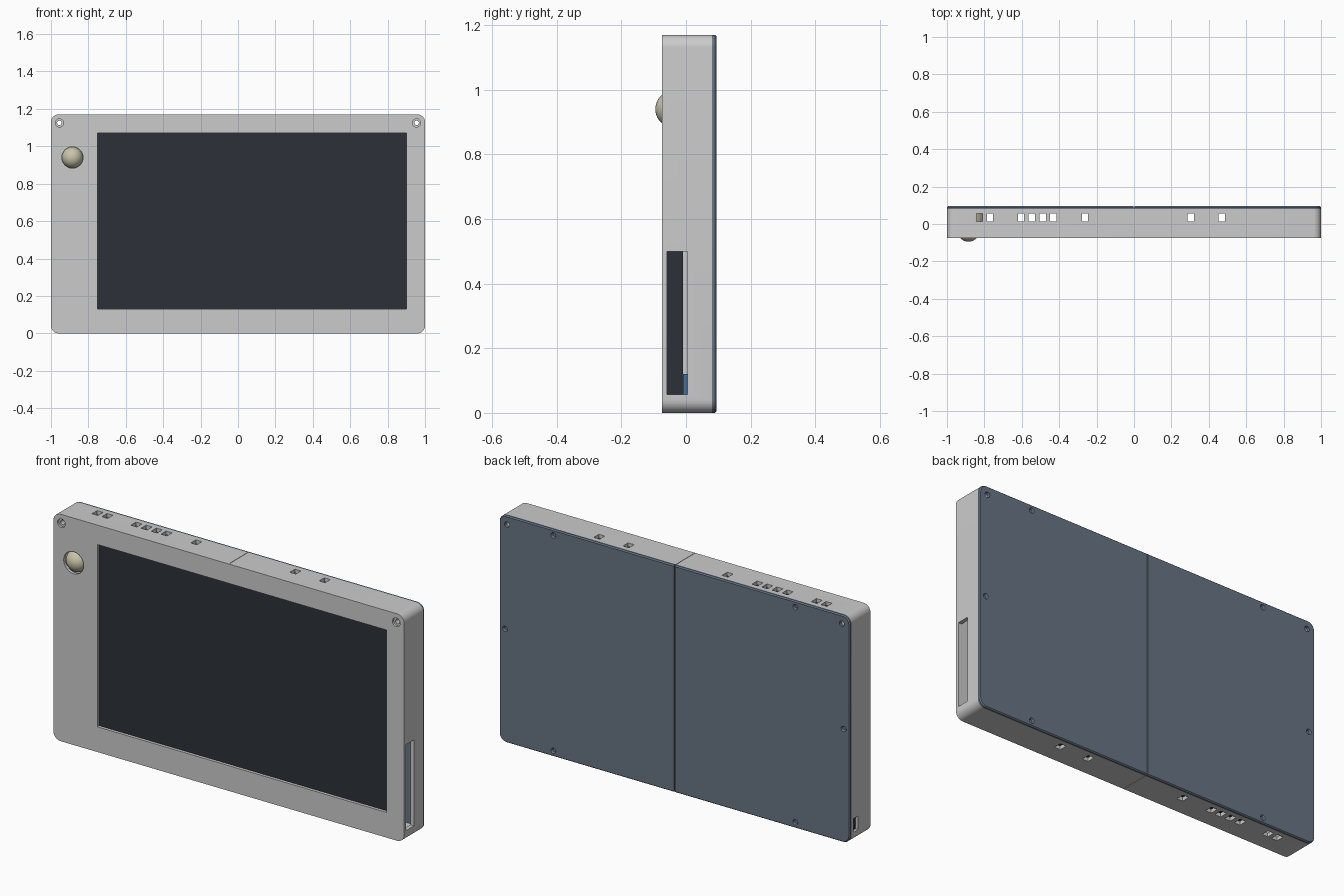
import bpy, bmesh, math
from mathutils import Matrix, Vector

if "Cube" in bpy.data.objects:
    bpy.data.objects.remove(bpy.data.objects["Cube"])

W, H, R = 1.0, 1.17, 0.04            # half width, height, corner radius
FRONT, SEAM, BACK = -0.075, 0.08, 0.095


def material(name, rgb):
    m = bpy.data.materials.new(name)
    m.diffuse_color = (*rgb, 1)
    m.use_nodes = True
    m.node_tree.nodes["Principled BSDF"].inputs["Base Color"].default_value = m.diffuse_color
    return m


def finish(name, bm, mat=None):
    bmesh.ops.recalc_face_normals(bm, faces=bm.faces)
    me = bpy.data.meshes.new(name)
    bm.to_mesh(me)
    bm.free()
    ob = bpy.data.objects.new(name, me)
    bpy.context.collection.objects.link(ob)
    if mat:
        me.materials.append(mat)
    return ob


def slab(name, layers, mat=None):
    """Rounded rectangle lofted along y through (y, inset) layers."""
    bm = bmesh.new()
    rings = []
    for y, inset in layers:
        r, ring = max(R - inset, 0.015), []
        cx, cz = W - inset - r, H / 2 - inset - r
        for q, (sx, sz) in enumerate([(1, 1), (-1, 1), (-1, -1), (1, -1)]):
            for i in range(9):
                a = math.pi / 2 * (q + i / 8)
                ring.append(bm.verts.new((sx * cx + r * math.cos(a), y,
                                          H / 2 + sz * cz + r * math.sin(a))))
        rings.append(ring)
    for a, b in zip(rings, rings[1:]):
        for i in range(len(a)):
            j = (i + 1) % len(a)
            bm.faces.new((a[i], a[j], b[j], b[i]))
    bm.faces.new(rings[0])
    bm.faces.new(rings[-1])
    return finish(name, bm, mat)


def add_box(bm, x0, x1, y0, y1, z0, z1):
    c = Vector(((x0 + x1) / 2, (y0 + y1) / 2, (z0 + z1) / 2))
    s = Matrix.Diagonal((x1 - x0, y1 - y0, z1 - z0, 1))
    bmesh.ops.create_cube(bm, size=1, matrix=Matrix.Translation(c) @ s)


def add_rod(bm, x, z, y0, y1, r0, r1=None):
    m = Matrix.Translation((x, (y0 + y1) / 2, z)) @ Matrix.Rotation(-math.pi / 2, 4, 'X')
    bmesh.ops.create_cone(bm, cap_ends=True, segments=32, radius1=r0,
                          radius2=r0 if r1 is None else r1, depth=y1 - y0, matrix=m)


def box(name, dims, mat=None):
    bm = bmesh.new()
    add_box(bm, *dims)
    return finish(name, bm, mat)


def cut(ob, cutter):
    cutter.hide_render = True
    mod = ob.modifiers.new("cut", 'BOOLEAN')
    mod.operation, mod.solver, mod.object = 'DIFFERENCE', 'EXACT', cutter
    bpy.context.view_layer.objects.active = ob
    bpy.ops.object.modifier_apply(modifier=mod.name)
    bpy.data.objects.remove(cutter)


def smooth(ob):
    bpy.ops.object.select_all(action='DESELECT')
    ob.select_set(True)
    bpy.context.view_layer.objects.active = ob
    bpy.ops.object.shade_smooth_by_angle(angle=math.radians(30))


dark = material("dark_glass", (0.025, 0.03, 0.04))
slate = material("slate", (0.14, 0.18, 0.23))
blue = material("blue", (0.06, 0.16, 0.32))
cream = material("cream", (0.58, 0.55, 0.40))

DOME = (-0.885, 0.94)
CORNERS = [(s * 0.955, 1.125) for s in (-1, 1)]
SIDE_SCREWS = [(s * x, z) for s in (-1, 1)
               for x, z in ((0.69, 1.14), (0.69, 0.03), (0.965, 0.585))]

# Hollow front case
case = slab("front_case", [(FRONT, 0), (SEAM, 0)])
cut(case, slab("cavity", [(-0.06, 0.02), (0.2, 0.02)]))

# Openings: screen, sensor, vents, side slots, corner screws, centre seam
bm = bmesh.new()
add_box(bm, -0.75, 0.90, -0.1, -0.03, 0.13, 1.07)
add_rod(bm, *DOME, -0.1, -0.03, 0.057)
for x in (-0.826, -0.77, -0.604, -0.546, -0.488, -0.432, -0.262, 0.303, 0.47):
    add_box(bm, x - 0.017, x + 0.017, 0.014, 0.056, -0.1, 1.3)
add_box(bm, 0.93, 1.1, -0.06 + 0.001, 0.005, 0.057, 0.50)
add_box(bm, -1.1, -0.95, 0.025, 0.065, 0.05, 0.12)
for x, z in CORNERS:
    add_rod(bm, x, z, -0.1, -0.03, 0.022)
for z in (0, H):
    add_box(bm, -0.001, 0.001, FRONT + 0.004, 0.1, z - 0.003, z + 0.003)
cut(case, finish("openings", bm))
smooth(case)

# Back cover with chamfered rim, centre groove and screw recesses
cover = slab("back_cover", [(SEAM, 0), (0.089, 0), (BACK, 0.005)], slate)
bm = bmesh.new()
add_box(bm, -0.003, 0.003, 0.087, 0.2, -0.1, 1.3)
for x, z in SIDE_SCREWS:
    add_rod(bm, x, z, 0.086, 0.1, 0.009, 0.017)
for x, z in CORNERS:
    add_rod(bm, x, z, 0.05, 0.2, 0.014)
cut(cover, finish("recesses", bm))
smooth(cover)

# Corner screw posts
for side, (x, z) in zip(("left", "right"), CORNERS):
    bm = bmesh.new()
    add_rod(bm, x, z, -0.064, SEAM, 0.032)
    post = finish("screw_post_" + side, bm)
    bm = bmesh.new()
    add_rod(bm, x, z, -0.2, 0.2, 0.012)
    cut(post, finish("bore", bm))
    smooth(post)

# Display panel behind the opening
box("display_panel", (-0.765, 0.91, -0.0598, -0.01, 0.05, 1.12), dark)

# Sensor dome and its housing
bm = bmesh.new()
bmesh.ops.create_uvsphere(bm, u_segments=32, v_segments=20, radius=0.057,
                          matrix=Matrix.Translation((DOME[0], -0.038, DOME[1])))
smooth(finish("sensor_dome", bm, cream))
bm = bmesh.new()
add_rod(bm, *DOME, -0.04, 0.058, 0.09)
smooth(finish("sensor_housing", bm, cream))

# Connectors behind the side slots
box("card_connector", (0.86, 0.935, -0.0099, 0.01, 0.05, 0.12), blue)
box("power_socket", (-0.985, -0.90, 0.022, 0.068, 0.045, 0.125), dark)
